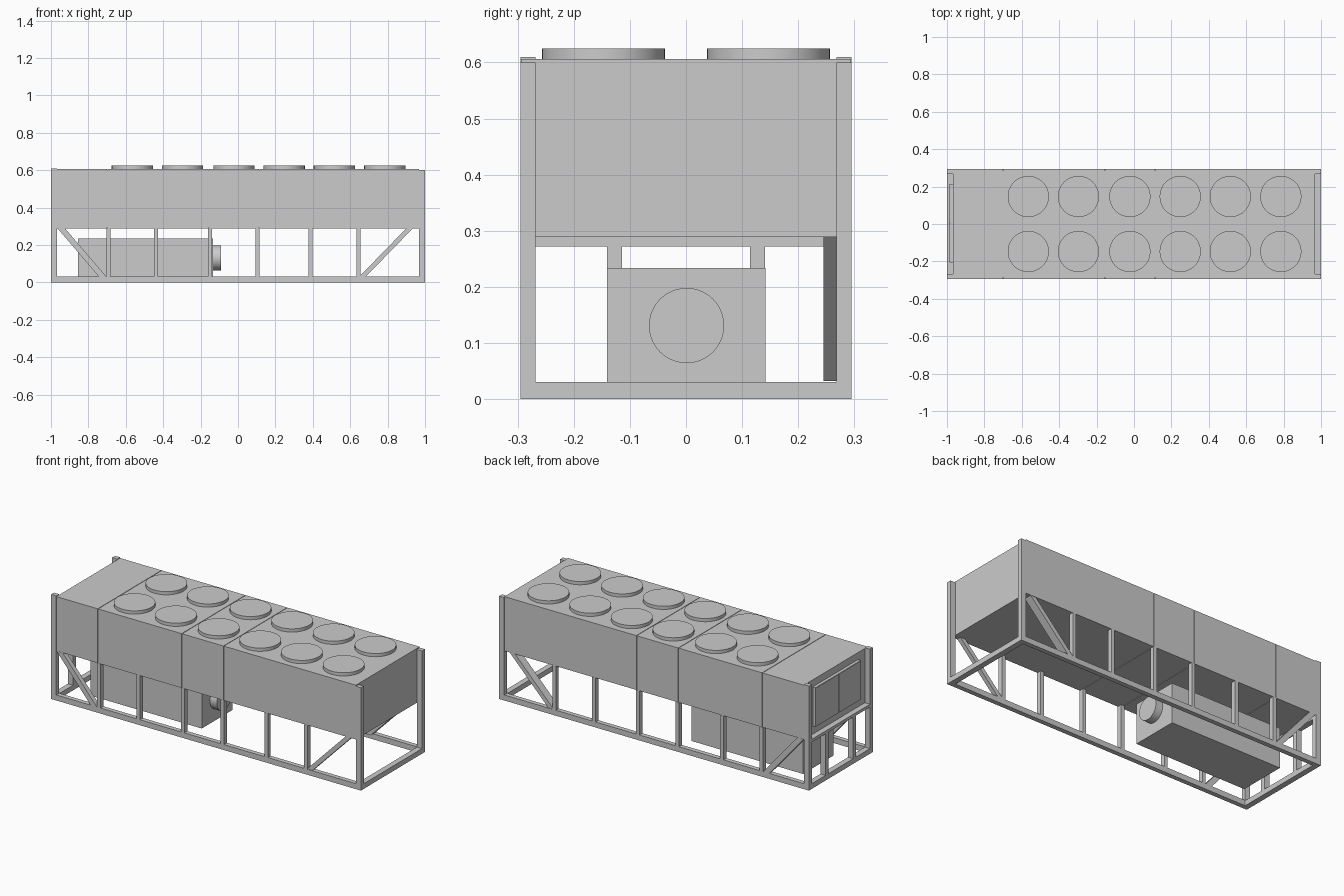
import bpy, bmesh
from mathutils import Vector, Matrix
from math import pi

if "Cube" in bpy.data.objects:
    bpy.data.objects.remove(bpy.data.objects["Cube"])


def finish(name, bm):
    bmesh.ops.recalc_face_normals(bm, faces=bm.faces[:])
    me = bpy.data.meshes.new(name)
    bm.to_mesh(me)
    bm.free()
    ob = bpy.data.objects.new(name, me)
    bpy.context.collection.objects.link(ob)
    return ob


def box(name, x0, x1, y0, y1, z0, z1):
    lo, hi = Vector((x0, y0, z0)), Vector((x1, y1, z1))
    bm = bmesh.new()
    m = Matrix.Translation((lo + hi) / 2) @ Matrix.Diagonal((*(hi - lo), 1))
    bmesh.ops.create_cube(bm, size=1, matrix=m)
    return finish(name, bm)


def prism(name, profile, y0, y1):
    # xz outline extruded along y
    bm = bmesh.new()
    f = bm.faces.new([bm.verts.new((x, y0, z)) for x, z in profile])
    out = bmesh.ops.extrude_face_region(bm, geom=[f])["geom"]
    vs = [v for v in out if isinstance(v, bmesh.types.BMVert)]
    bmesh.ops.translate(bm, verts=vs, vec=(0, y1 - y0, 0))
    return finish(name, bm)


def disc(name, loc, r, depth, axis="Z"):
    m = Matrix.Translation(loc)
    if axis == "X":
        m = m @ Matrix.Rotation(pi / 2, 4, "Y")
    bm = bmesh.new()
    bmesh.ops.create_cone(bm, cap_ends=True, segments=40, radius1=r,
                          radius2=r, depth=depth, matrix=m)
    ob = finish(name, bm)
    bpy.ops.object.select_all(action="DESELECT")
    ob.select_set(True)
    bpy.context.view_layer.objects.active = ob
    bpy.ops.object.shade_smooth_by_angle()
    return ob


W, T = 0.295, 0.027      # half width, beam thickness

# Upper housing in panelled sections with thin seams
cuts = [-0.967, -0.697, -0.155, 0.115, 0.967]
for i, (a, b) in enumerate(zip(cuts, cuts[1:])):
    box(f"housing_section_{i + 1}", a, b - (0.003 if i < 3 else 0),
        -W + 0.001, W - 0.001, 0.289, 0.606)
box("housing_core", -0.96, 0.96, -W + 0.008, W - 0.008, 0.292, 0.602)

# Frame parts on the front and back
for side, s in (("front", -1), ("back", 1)):
    y0, y1 = sorted((s * W, s * (W - T)))
    box(f"{side}_base_rail", -1, 1, y0, y1, 0, 0.032)
    box(f"{side}_left_corner_post", -1, -0.967, y0, y1, 0.032, 0.61)
    box(f"{side}_right_corner_post", 0.967, 1, y0, y1, 0.032, 0.6)
    for i, x in enumerate((-0.692, -0.438, -0.15, 0.105, 0.388, 0.645)):
        box(f"{side}_upright_{i + 1}", x - 0.011, x + 0.011, y0, y1, 0.032, 0.289)
    # Diagonal braces in the end bays
    d0, d1 = sorted((s * (W - 0.003), s * (W - 0.05 if s > 0 else W - T)))
    prism(f"{side}_right_brace", [(0.65, 0.032), (0.685, 0.032),
                                  (0.935, 0.289), (0.9, 0.289)], d0, d1)
    prism(f"{side}_left_brace", [(-0.745, 0.032), (-0.705, 0.032),
                                 (-0.925, 0.289), (-0.965, 0.289)], y0, y1)
    # Short posts under the left end beam
    p0, p1 = sorted((s * 0.114, s * 0.141))
    box(f"{side}_left_end_stud", -1, -0.967, p0, p1, 0.03, 0.272)

# End beams
for name, x0, x1 in (("left", -1, -0.967), ("right", 0.967, 1)):
    box(f"{name}_end_base_rail", x0, x1, -W + T, W - T, 0, 0.03)
box("left_end_upper_beam", -1, -0.967, -W + T, W - T, 0.272, 0.289)

# Control cabinet with two doors on the left end
box("control_cabinet", -0.985, -0.967, -0.205, 0.212, 0.337, 0.565)
box("cabinet_door_left", -0.988, -0.985, 0.005, 0.21, 0.339, 0.563)
box("cabinet_door_right", -0.988, -0.985, -0.203, 0.002, 0.339, 0.563)

# Compressor unit with outlet
box("compressor_box", -0.855, -0.135, -0.141, 0.142, 0, 0.234)
disc("compressor_outlet", (-0.1125, 0.001, 0.131), 0.067, 0.045, "X")

# Roof fans
for i, x in enumerate((-0.565, -0.297, -0.022, 0.247, 0.515, 0.785)):
    for side, y in (("front", -0.147), ("back", 0.147)):
        disc(f"{side}_fan_{i + 1}", (x, y, 0.615), 0.11, 0.02)
